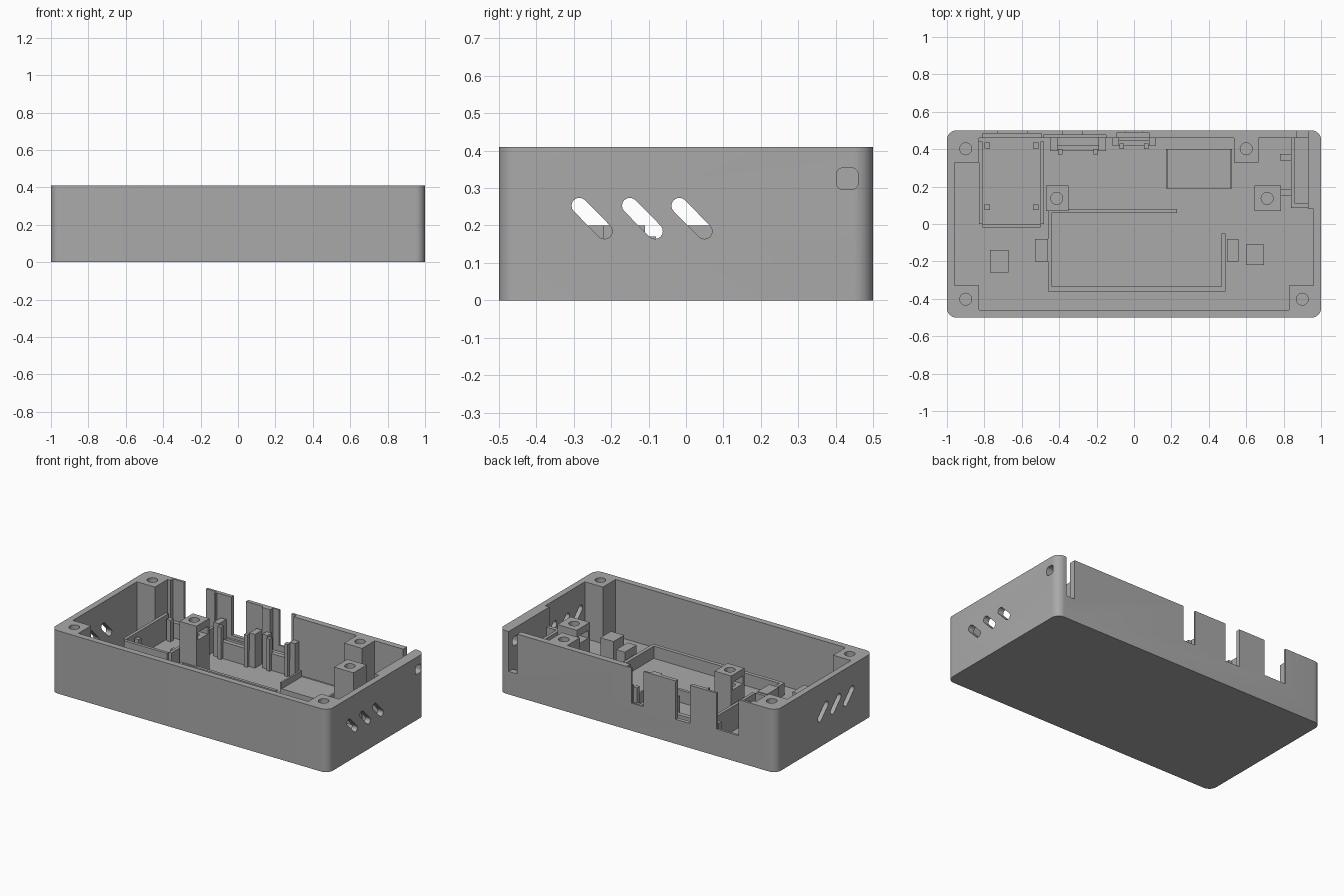
import bpy, bmesh, math
from mathutils import Vector

if "Cube" in bpy.data.objects:
    bpy.data.objects.remove(bpy.data.objects["Cube"])

H, FLOOR = 0.41, 0.04
grey = bpy.data.materials.new("grey plastic")
grey.diffuse_color = (0.4, 0.4, 0.4, 1)
grey.use_nodes = True
grey.node_tree.nodes["Principled BSDF"].inputs["Base Color"].default_value = grey.diffuse_color


def finish(name, bm):
    bmesh.ops.recalc_face_normals(bm, faces=bm.faces)
    me = bpy.data.meshes.new(name)
    bm.to_mesh(me)
    bm.free()
    me.materials.append(grey)
    ob = bpy.data.objects.new(name, me)
    bpy.context.collection.objects.link(ob)
    return ob


def prism(name, pts, depth):
    """Extrude a closed 3D outline along a vector."""
    bm = bmesh.new()
    face = bm.faces.new([bm.verts.new(p) for p in pts])
    ext = bmesh.ops.extrude_face_region(bm, geom=[face])
    bmesh.ops.translate(bm, vec=Vector(depth),
                        verts=[v for v in ext["geom"] if isinstance(v, bmesh.types.BMVert)])
    return finish(name, bm)


def box(name, x0, x1, y0, y1, z0, z1):
    return prism(name, [(x0, y0, z0), (x1, y0, z0), (x1, y1, z0), (x0, y1, z0)], (0, 0, z1 - z0))


def rounded(cx, cy, hx, hy, r, n=8):
    """Rounded rectangle outline in 2D."""
    pts = []
    for i, (sx, sy) in enumerate([(1, 1), (-1, 1), (-1, -1), (1, -1)]):
        for k in range(n + 1):
            a = math.pi / 2 * (i + k / n)
            pts.append((cx + sx * (hx - r) + r * math.cos(a), cy + sy * (hy - r) + r * math.sin(a)))
    return pts


def cut(ob, cutter):
    mod = ob.modifiers.new("cut", 'BOOLEAN')
    mod.operation, mod.solver, mod.object = 'DIFFERENCE', 'EXACT', cutter
    bpy.context.view_layer.objects.active = ob
    bpy.ops.object.modifier_apply(modifier=mod.name)
    bpy.data.objects.remove(cutter)


def smooth(ob):
    bpy.ops.object.select_all(action='DESELECT')
    ob.select_set(True)
    bpy.context.view_layer.objects.active = ob
    bpy.ops.object.shade_smooth_by_angle(angle=math.radians(30))


def screw_hole(ob, x, y, z0, r=0.032):
    ring = [(x + r * math.cos(a * math.pi / 12), y + r * math.sin(a * math.pi / 12), z0) for a in range(24)]
    cut(ob, prism("cutter", ring, (0, 0, 0.5)))


# Open case with rounded vertical corners
case = prism("case", [(x, y, 0) for x, y in rounded(0, 0, 1, 0.5, 0.05)], (0, 0, H))
cut(case, prism("cutter", [(-0.96, -0.46, FLOOR), (0.96, -0.46, FLOOR), (0.96, 0.08, FLOOR),
                           (0.93, 0.08, FLOOR), (0.93, 0.46, FLOOR), (-0.96, 0.46, FLOOR)], (0, 0, 0.6)))

# Thinned areas inside the back wall, then the connector notches
for x0, x1, y in [(-0.81, -0.495, 0.485), (-0.485, -0.15, 0.475), (-0.09, 0.08, 0.488)]:
    cut(case, box("cutter", x0, x1, 0.43, y, 0.14, 0.6))
for x0, x1, z in [(-0.73, -0.57, 0.175), (-0.38, -0.275, 0.16), (-0.045, 0.045, 0.18), (0.87, 0.93, 0.15)]:
    cut(case, box("cutter", x0, x1, 0.42, 0.6, z, 0.6))

# Slanted vents through both side walls
for y in (-0.285, -0.15, -0.018):
    r, pts = 0.021, []
    for cy, cz, start in [(y, 0.253, 45), (y + 0.067, 0.185, 225)]:
        for k in range(9):
            a = math.radians(start + 22.5 * k)
            pts.append((cy + r * math.cos(a), cz + r * math.sin(a)))
    cut(case, prism("cutter", [(-1.2, p, q) for p, q in pts], (2.4, 0, 0)))

# Small side opening near the rear
cut(case, prism("cutter", [(0.90, p, q) for p, q in rounded(0.431, 0.325, 0.029, 0.029, 0.018, 5)], (0.2, 0, 0)))
smooth(case)

# Full height screw posts
for x, y in [(-0.895, 0.395), (-0.895, -0.395), (0.895, -0.395), (0.6, 0.395)]:
    post = box("screw_post", x - 0.065, x + 0.065, y - 0.065, y + 0.065, FLOOR, H)
    screw_hole(post, x + math.copysign(0.005, x) * (abs(x) > 0.8), y + math.copysign(0.007, y), 0.12)
    smooth(post)

# Board bosses with side nut slots
for x0, x1, s0, s1 in [(-0.47, -0.35, -0.6, 0), (0.645, 0.785, 0.6, 0.75)]:
    boss = box("board_boss", x0, x1, 0.07, 0.205, FLOOR, 0.382)
    screw_hole(boss, (x0 + x1) / 2 - 0.003, 0.137, 0.18)
    cut(boss, box("cutter", s0, s1, 0.085, 0.19, 0.285, 0.335))
    smooth(boss)

# Battery bay walls
for w in [(-0.46, -0.44, -0.36, 0.08), (-0.46, 0.23, 0.06, 0.08),
          (-0.46, 0.49, -0.36, -0.335), (0.467, 0.49, -0.36, -0.05)]:
    box("battery_wall", *w, FLOOR, 0.12)

# Support blocks around the bay
for w in [(-0.77, -0.67, -0.26, -0.14, 0.2), (0.6, 0.695, -0.22, -0.11, 0.2),
          (-0.53, -0.46, -0.2, -0.08, 0.17), (0.497, 0.56, -0.2, -0.08, 0.17)]:
    box("support_block", *w[:4], FLOOR, w[4])

# Module frame at the left rear with locating pegs
for w in [(-0.81, -0.5, -0.02, 0.0), (-0.83, -0.81, 0.0, 0.44), (-0.5, -0.48, 0.0, 0.44)]:
    box("module_frame", *w, FLOOR, 0.2)
for x in (-0.785, -0.525):
    for y in (0.09, 0.42):
        box("module_peg", x - 0.015, x + 0.015, y - 0.015, y + 0.015, FLOOR, 0.18)

# Connector holders on the back wall: end posts, bar, nubs
for cx, hw, w, y in [(-0.30, 0.11, 0.04, 0.39), (0.0, 0.08, 0.038, 0.42)]:
    for s in (-1, 1):
        a, b = sorted((cx + s * hw, cx + s * (hw + w)))
        box("holder_post", a, b, y, 0.465, FLOOR, 0.26)
        n = cx + s * (hw - 0.015)
        box("holder_nub", n - 0.012, n + 0.012, y - 0.018, y + 0.01, FLOOR, 0.25)
    box("holder_bar", cx - hw, cx + hw, y, y + 0.03, FLOOR, 0.15)

# Small tray with raised sides
box("tray_base", 0.17, 0.525, 0.19, 0.4, FLOOR, 0.07)
for x in (0.17, 0.513):
    box("tray_side", x, x + 0.012, 0.19, 0.4, FLOOR, 0.11)

# Upright board slot beside the right wall, with clips
box("board_slot_plate", 0.84, 0.86, 0.09, 0.47, FLOOR, 0.29)
box("board_slot_end", 0.84, 0.935, 0.085, 0.11, FLOOR, 0.29)
for y in (0.15, 0.34):
    box("board_clip", 0.78, 0.84, y, y + 0.035, FLOOR, 0.2)
